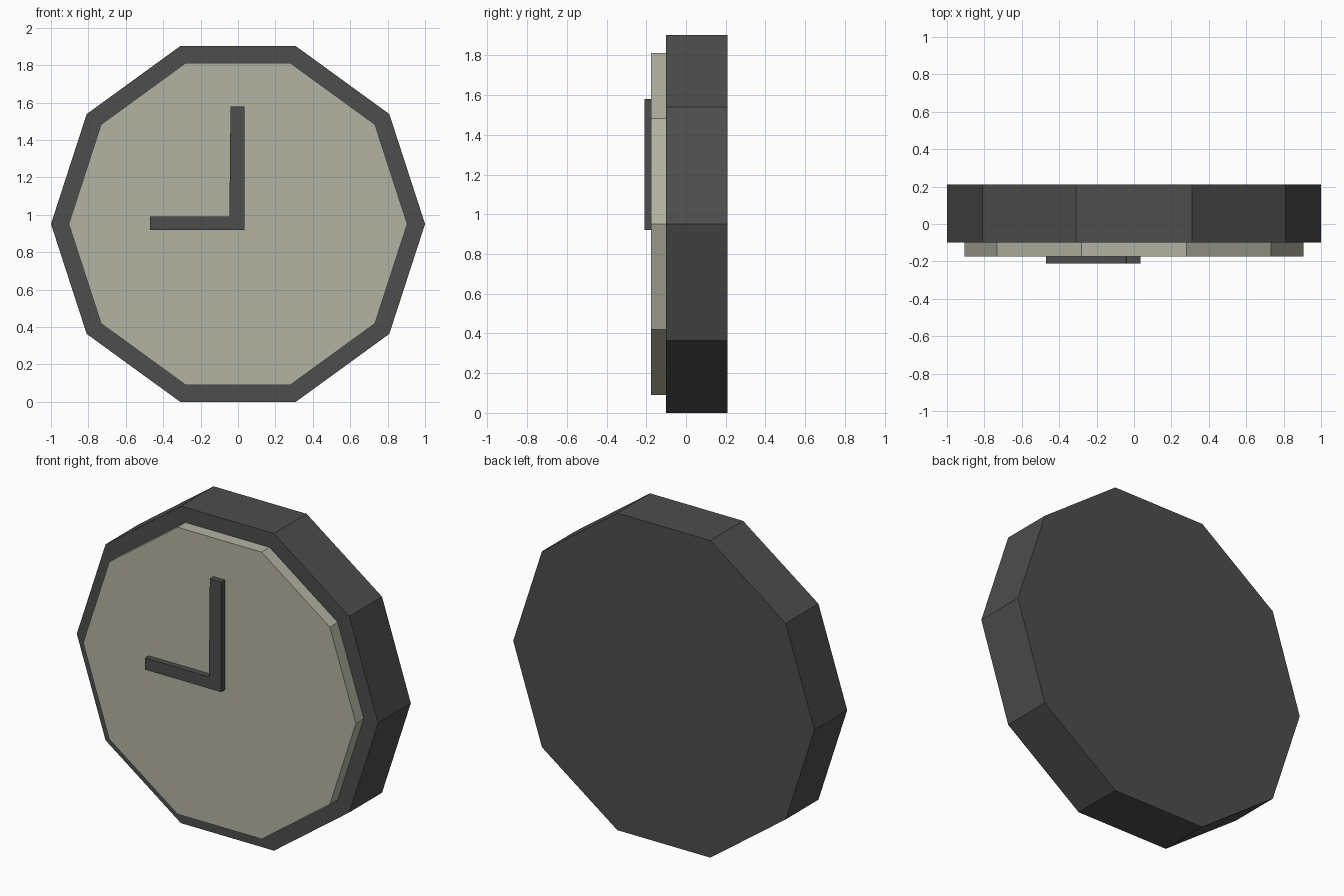
import bpy, bmesh, math

if "Cube" in bpy.data.objects:
    bpy.data.objects.remove(bpy.data.objects["Cube"])


def material(name, rgb):
    m = bpy.data.materials.new(name)
    m.diffuse_color = (*rgb, 1)
    m.use_nodes = True
    m.node_tree.nodes["Principled BSDF"].inputs["Base Color"].default_value = m.diffuse_color
    return m


dark = material("dark grey", (0.075, 0.075, 0.075))
cream = material("dull cream", (0.45, 0.45, 0.36))


def prism(name, profile, y0, y1, mat):
    """Extrude an (x, z) outline from y0 (front) to y1 (back)."""
    bm = bmesh.new()
    front = bm.faces.new([bm.verts.new((x, y0, z)) for x, z in profile])
    ext = bmesh.ops.extrude_face_region(bm, geom=[front], use_keep_orig=True)
    for v in ext["geom"]:
        if isinstance(v, bmesh.types.BMVert):
            v.co.y = y1
    bmesh.ops.recalc_face_normals(bm, faces=bm.faces)
    me = bpy.data.meshes.new(name)
    bm.to_mesh(me)
    bm.free()
    me.materials.append(mat)
    ob = bpy.data.objects.new(name, me)
    bpy.context.collection.objects.link(ob)
    return ob


CZ = math.sin(math.radians(72))  # centre height: decagon rests on a flat side


def decagon(r):
    return [(r * math.cos(i * math.pi / 5), CZ + r * math.sin(i * math.pi / 5))
            for i in range(10)]


# Case and raised dial
prism("clock_case", decagon(1.0), -0.10, 0.21, dark)
prism("clock_dial", decagon(0.905), -0.175, -0.10, cream)

# L-shaped pair of hands at nine o'clock
prism("clock_hands",
      [(0.035, 0.92), (0.035, 1.58), (-0.04, 1.58), (-0.046, 0.99),
       (-0.47, 0.99), (-0.47, 0.92)], -0.21, -0.175, dark)
